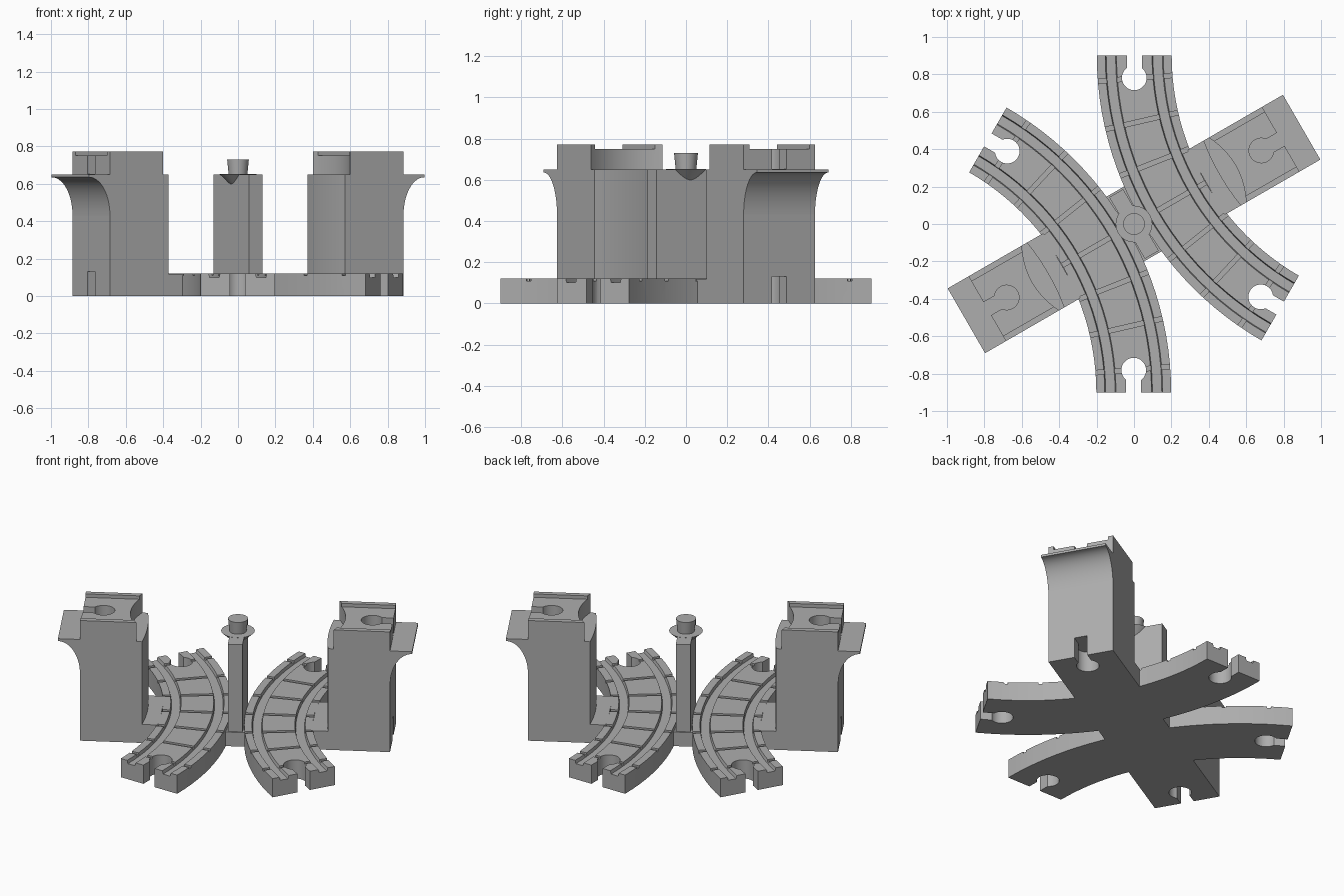
import bpy, bmesh
from math import sin, cos, pi, radians, sqrt, asin
from mathutils import Matrix

cube = bpy.data.objects.get("Cube")
if cube:
    bpy.data.objects.remove(cube, do_unlink=True)

grey = bpy.data.materials.new("light_grey")
grey.use_nodes = True
tone = (0.42, 0.42, 0.42, 1)
grey.diffuse_color = tone
grey.node_tree.nodes["Principled BSDF"].inputs["Base Color"].default_value = tone


def finish(name, bm, place):
    bmesh.ops.recalc_face_normals(bm, faces=bm.faces)
    bm.transform(place)
    mesh = bpy.data.meshes.new(name)
    bm.to_mesh(mesh)
    bm.free()
    mesh.materials.append(grey)
    ob = bpy.data.objects.new(name, mesh)
    bpy.context.collection.objects.link(ob)
    return ob


def prism(name, outline, z0, z1, place=Matrix()):
    bm = bmesh.new()
    low = [bm.verts.new((x, y, z0)) for x, y in outline]
    face = bm.faces.new(low)
    top = bmesh.ops.extrude_face_region(bm, geom=[face])["geom"]
    for v in top:
        if isinstance(v, bmesh.types.BMVert):
            v.co.z = z1
    return finish(name, bm, place)


def box(name, x0, x1, y0, y1, z0, z1, place=Matrix()):
    return prism(name, [(x0, y0), (x1, y0), (x1, y1), (x0, y1)], z0, z1, place)


def cut(ob, cutters):
    for cutter in cutters:
        cutter.hide_render = True
        mod = ob.modifiers.new("cut", "BOOLEAN")
        mod.operation, mod.solver, mod.object = "DIFFERENCE", "EXACT", cutter
    bpy.context.view_layer.update()
    deps = bpy.context.evaluated_depsgraph_get()
    result = bpy.data.meshes.new_from_object(ob.evaluated_get(deps))
    ob.modifiers.clear()
    ob.data = result
    for cutter in cutters:
        bpy.data.objects.remove(cutter, do_unlink=True)


def smooth(ob):
    bpy.ops.object.select_all(action="DESELECT")
    ob.select_set(True)
    bpy.context.view_layer.objects.active = ob
    bpy.ops.object.shade_smooth_by_angle(angle=radians(30))


def turn(deg):
    return Matrix.Rotation(radians(deg), 4, "Z")


def socket(z0, z1, place):
    # Keyhole opening towards +x, with the mouth at x = 0
    r, half, n = 0.066, 0.04, 28
    a = asin(half / r)
    pts = [(-0.12 + r * cos(a + (2 * pi - 2 * a) * i / n),
            r * sin(a + (2 * pi - 2 * a) * i / n)) for i in range(n + 1)]
    return prism("socket_cutter", pts + [(0.03, -half), (0.03, half)], z0, z1, place)


HUB, MID, DECK = 1.803, 1.56, 0.12     # curve centre, track radius, track height
END = 0.906


def track(name, base):
    # Curved bed swept around the hub, with two wheel grooves
    half = [(0.2, DECK), (0.155, DECK), (0.15, 0.1), (0.1, 0.1), (0.095, DECK)]
    profile = ([(-0.2, 0)] + [(-w, z) for w, z in half]
               + [(w, z) for w, z in reversed(half)] + [(0.2, 0)])
    bm = bmesh.new()
    rings, steps = [], 24
    for i in range(steps + 1):
        t = radians(-30 + 60 * i / steps)
        rings.append([bm.verts.new((HUB - (MID + w) * cos(t), (MID + w) * sin(t), z))
                      for w, z in profile])
    n = len(profile)
    for a, b in zip(rings, rings[1:]):
        for k in range(n):
            bm.faces.new((a[k], a[(k + 1) % n], b[(k + 1) % n], b[k]))
    bm.faces.new(rings[0])
    bm.faces.new(rings[-1])
    ob = finish(name, bm, base)

    # Sockets at both ends and narrow joints across the bed
    cutters = []
    for s in (-1, 1):
        t = radians(30 * s)
        mouth = Matrix.Translation((HUB - MID * cos(t), MID * sin(t), 0))
        cutters.append(socket(-0.05, 0.2, base @ mouth @ turn(60 * s)))
    for i in range(7):
        place = base @ Matrix.Translation((HUB, 0, 0)) @ turn(-25.5 + 8.5 * i)
        cutters.append(box("joint_cutter", -MID - 0.25, -MID + 0.25,
                           -0.012, 0.012, 0.109, 0.2, place))
    cut(ob, cutters)
    smooth(ob)


def tower(side, base):
    W, n = 0.2, 16
    ys = [-W + 2 * W * i / n for i in range(n + 1)]
    # Tall body with an inner face that follows the track
    r = HUB - 0.528
    inner = [(HUB - sqrt(r * r - y * y), y) for y in ys]
    body = prism(side + "_tower_body", inner + [(END, W), (END, -W)], 0, 0.65, base)
    mouth = base @ Matrix.Translation((END, 0, 0))
    cut(body, [socket(-0.05, 0.13, mouth)])
    smooth(body)

    # Cap with hollowed inner end, side lips and socket
    hollow = [(0.577 + 0.05 * (1 - (y / W) ** 2), y) for y in ys]
    cap = prism(side + "_tower_cap", hollow + [(END, W), (END, -W)], 0.65, 0.772, base)
    cut(cap, [box("channel_cutter", 0.4, 1.1, -0.168, 0.168, 0.75, 0.9, base),
              socket(0.652, 0.9, mouth)])
    smooth(cap)

    # Flared bracket on the outer end
    reach, drop = 0.129, 0.205
    curve = [(END + reach * (1 - cos(a)), 0.43 + drop * sin(a))
             for a in (pi / 2 * i / 14 for i in range(15))]
    flare = prism(side + "_tower_flare", curve + [(END + reach, 0.65), (END, 0.65)],
                  -W, W, base @ Matrix.Rotation(pi / 2, 4, "X"))
    smooth(flare)

    # Ledge between track and tower
    box(side + "_ledge", 0.445, 0.56, -W, W, 0, 0.119, base)


for side, deg in (("left", 30), ("right", 210)):
    track(side + "_track", turn(deg))
    tower(side, turn(deg))

# Cross-piece under the tracks and the thin wall between them
box("base_bridge", -0.46, 0.46, -0.2, 0.2, 0, 0.09, turn(30))
box("centre_wall", -0.043, 0.043, -0.19, 0.19, 0, 0.65, turn(30))


def cone(name, r0, r1, z0, z1):
    bm = bmesh.new()
    bmesh.ops.create_cone(bm, cap_ends=True, segments=32, radius1=r0, radius2=r1,
                          depth=z1 - z0)
    smooth(finish(name, bm, Matrix.Translation((0, 0, (z0 + z1) / 2))))


# Conical seat and tapered peg on the wall
cone("peg_seat", 0.002, 0.098, 0.56, 0.651)
cone("peg", 0.05, 0.058, 0.65, 0.73)
